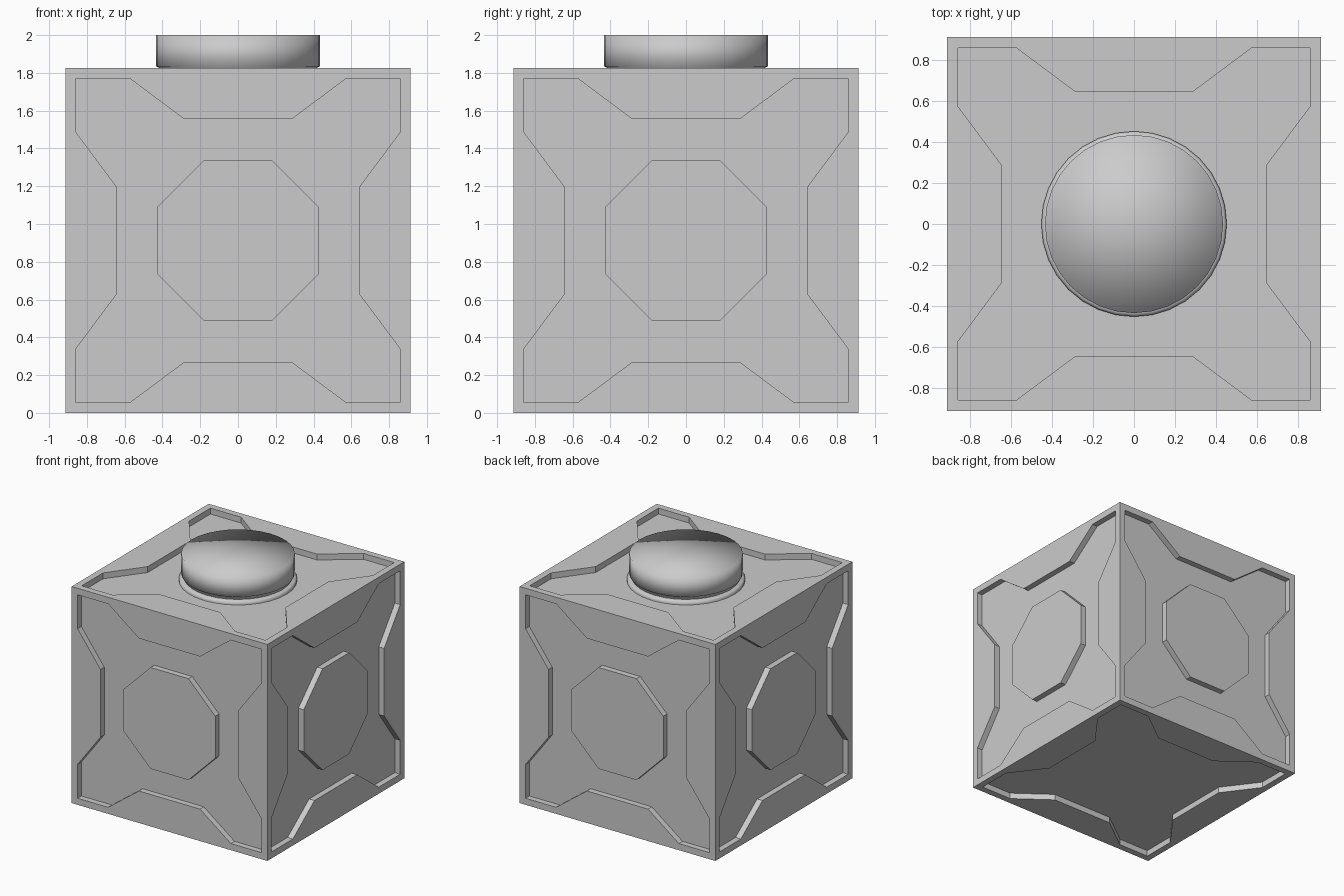
import bpy, bmesh, math
from mathutils import Matrix, Vector

if "Cube" in bpy.data.objects:
    bpy.data.objects.remove(bpy.data.objects["Cube"])

H = 0.9125          # half size of the cube
D = 0.05            # panel recess depth
CENTRE = Matrix.Translation((0, 0, H))

# Rotations taking local +z to each cube side
SIDES = [Matrix.Rotation(math.radians(a), 4, 'Z') @ Matrix.Rotation(math.radians(90), 4, 'X')
         for a in (0, 90, 180, 270)]
TOP = Matrix.Identity(4)
BOTTOM = Matrix.Rotation(math.pi, 4, 'X')


def make_object(name, bm):
    bmesh.ops.recalc_face_normals(bm, faces=bm.faces)
    mesh = bpy.data.meshes.new(name)
    bm.to_mesh(mesh)
    bm.free()
    ob = bpy.data.objects.new(name, mesh)
    bpy.context.collection.objects.link(ob)
    return ob


def add_prism(bm, outline, z0, z1, mat):
    rings = [[bm.verts.new(mat @ Vector((x, y, z))) for x, y in outline] for z in (z0, z1)]
    bm.faces.new(rings[0][::-1])
    bm.faces.new(rings[1])
    n = len(outline)
    for i in range(n):
        j = (i + 1) % n
        bm.faces.new((rings[0][i], rings[0][j], rings[1][j], rings[1][i]))


# Star-shaped panel outline: one quarter repeated four times
quarter = [(0.643, -0.285), (0.643, 0.285), (0.857, 0.572), (0.857, 0.857), (0.572, 0.857)]
star = []
for k in range(4):
    c, s = [(1, 0), (0, 1), (-1, 0), (0, -1)][k]
    star += [(c * x - s * y, s * x + c * y) for x, y in quarter]

# Cube body
bm = bmesh.new()
bmesh.ops.create_cube(bm, size=2 * H, matrix=CENTRE)
body = make_object("cube_body", bm)

# Recessed panels cut into all six sides
bm = bmesh.new()
for rot in SIDES + [TOP, BOTTOM]:
    add_prism(bm, star, H - D, H + 0.1, CENTRE @ rot)
cutter = make_object("panel_cutter", bm)
cutter.hide_render = True
mod = body.modifiers.new("panels", 'BOOLEAN')
mod.operation = 'DIFFERENCE'
mod.solver = 'EXACT'
mod.object = cutter
bpy.context.view_layer.objects.active = body
bpy.ops.object.modifier_apply(modifier=mod.name)
bpy.data.objects.remove(cutter)

# Raised octagon plates on the four upright sides
R = 0.427 / math.cos(math.pi / 8)
octagon = [(R * math.cos(math.pi / 8 + k * math.pi / 4), R * math.sin(math.pi / 8 + k * math.pi / 4))
           for k in range(8)]
for name, rot in zip(("front", "right", "back", "left"), SIDES):
    bm = bmesh.new()
    add_prism(bm, octagon, H - D - 0.005, H, CENTRE @ rot)
    make_object(name + "_octagon_plate", bm)


def lathe(name, profile, steps=32):
    bm = bmesh.new()
    verts = [bm.verts.new((r, 0, z)) for r, z in profile]
    edges = [bm.edges.new(p) for p in zip(verts, verts[1:])]
    bmesh.ops.spin(bm, geom=verts + edges, axis=(0, 0, 1), cent=(0, 0, 0),
                   angle=2 * math.pi, steps=steps)
    bmesh.ops.remove_doubles(bm, verts=bm.verts, dist=1e-4)
    ob = make_object(name, bm)
    for p in ob.data.polygons:
        p.use_smooth = True
    return ob


F = 2 * H - D       # floor of the top panel
# Round push button with an undercut neck
lathe("top_button", [(0, 2.0), (0.434, 2.0), (0.434, 1.835), (0.415, 1.825), (0.415, F - 0.005)])
# Thin collar around the button
lathe("button_collar", [(0.41, F + 0.03), (0.44, F + 0.03), (0.452, F + 0.015), (0.452, F - 0.005)])
